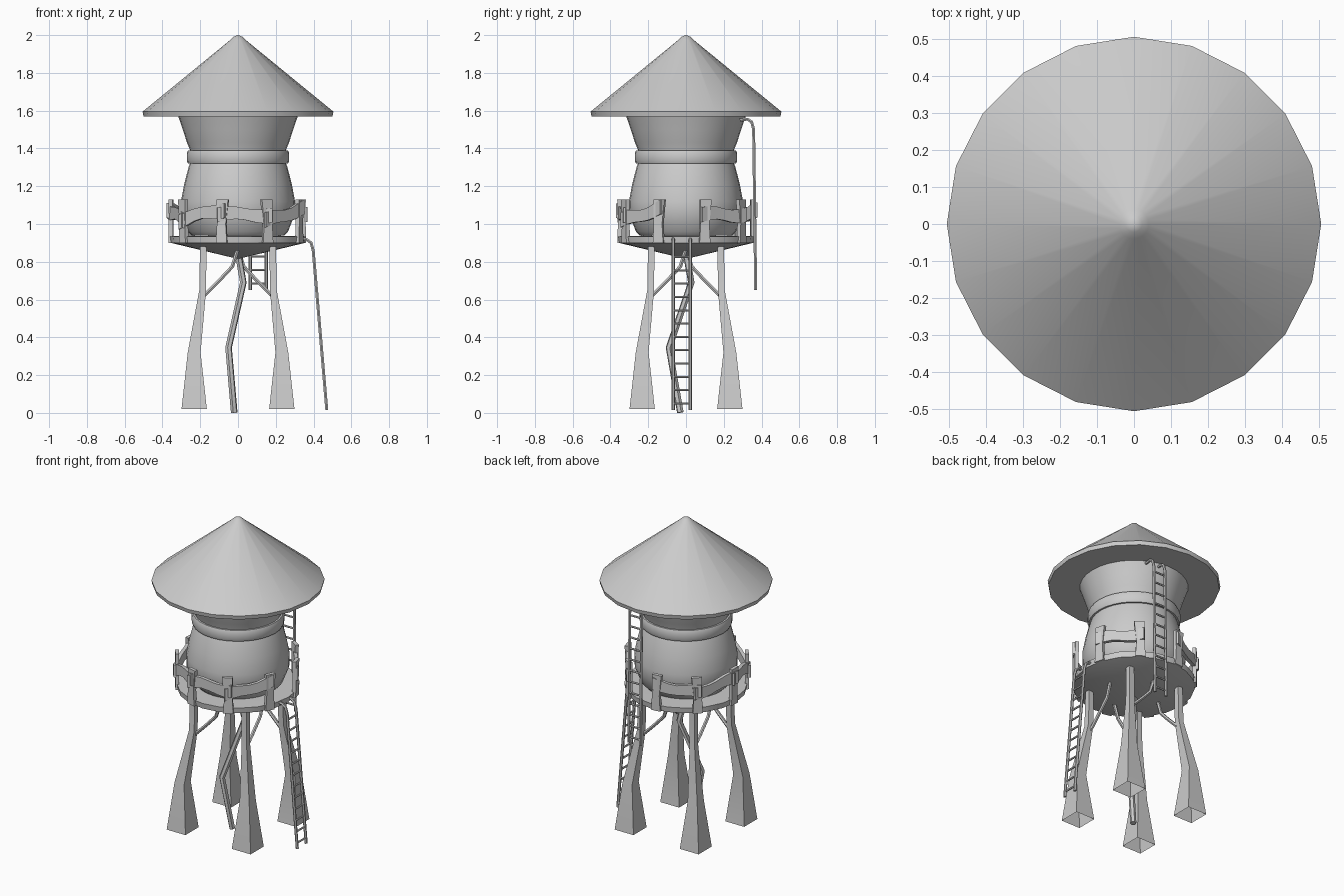
import bpy, bmesh, math
from mathutils import Vector, Matrix

if "Cube" in bpy.data.objects:
    bpy.data.objects.remove(bpy.data.objects["Cube"])

grey = bpy.data.materials.new("plain_grey")
grey.use_nodes = True
COLOUR = (0.6, 0.6, 0.6, 1)
grey.diffuse_color = COLOUR
grey.node_tree.nodes["Principled BSDF"].inputs["Base Color"].default_value = COLOUR


def finish(obj, angle=35):
    """Apply the colour and shading to an object."""
    obj.data.materials.clear()
    obj.data.materials.append(grey)
    bpy.ops.object.select_all(action="DESELECT")
    obj.select_set(True)
    bpy.context.view_layer.objects.active = obj
    bpy.ops.object.shade_smooth_by_angle(angle=math.radians(angle))
    return obj


def from_bmesh(name, bm, angle=35):
    bmesh.ops.recalc_face_normals(bm, faces=bm.faces)
    mesh = bpy.data.meshes.new(name)
    bm.to_mesh(mesh)
    bm.free()
    obj = bpy.data.objects.new(name, mesh)
    bpy.context.collection.objects.link(obj)
    return finish(obj, angle)


def lathe(name, profile, sides, angle=35):
    """Spin a (radius, height) profile around the z axis."""
    bm = bmesh.new()
    verts = [bm.verts.new((r, 0, z)) for r, z in profile]
    edges = [bm.edges.new(pair) for pair in zip(verts, verts[1:])]
    bmesh.ops.spin(bm, geom=verts + edges, cent=(0, 0, 0), axis=(0, 0, 1),
                   angle=math.tau, steps=sides, use_duplicate=False)
    bmesh.ops.remove_doubles(bm, verts=bm.verts, dist=0.0005)
    return from_bmesh(name, bm, angle)


def tubes(name, paths, radius, detail=1):
    """Sweep round bars along one or more paths."""
    curve = bpy.data.curves.new(name, "CURVE")
    curve.dimensions = "3D"
    curve.bevel_depth = radius
    curve.bevel_resolution = detail
    curve.use_fill_caps = True
    for path in paths:
        spline = curve.splines.new("POLY")
        spline.points.add(len(path) - 1)
        for point, co in zip(spline.points, path):
            point.co = (*co, 1)
    obj = bpy.data.objects.new(name, curve)
    bpy.context.collection.objects.link(obj)
    bpy.ops.object.select_all(action="DESELECT")
    obj.select_set(True)
    bpy.context.view_layer.objects.active = obj
    bpy.ops.object.convert(target="MESH")
    return finish(bpy.context.view_layer.objects.active, 50)


def loft(name, rings, capped=(True, True)):
    """Skin a row of four-cornered rings."""
    bm = bmesh.new()
    loops = [[bm.verts.new(p) for p in ring] for ring in rings]
    for a, b in zip(loops, loops[1:]):
        for i in range(4):
            j = (i + 1) % 4
            bm.faces.new((a[i], a[j], b[j], b[i]))
    for loop, cap in zip((loops[0], loops[-1]), capped):
        if cap:
            bm.faces.new(loop)
    return from_bmesh(name, bm, 20)


CORNERS = ((-1, -1), (1, -1), (1, 1), (-1, 1))

# Roof, tank, band and platform
lathe("roof", [(0, 1.57), (0.5, 1.57), (0.505, 1.595), (0.04, 1.975),
               (0.022, 1.992), (0, 2.0)], 20, 40)
lathe("tank_top", [(0.25, 1.37), (0.257, 1.4), (0.27, 1.43), (0.292, 1.5),
                   (0.32, 1.58)], 32)
lathe("tank_body", [(0, 0.94), (0.245, 0.94), (0.265, 0.96), (0.3, 1.05),
                    (0.302, 1.12), (0.285, 1.21), (0.262, 1.3), (0.25, 1.33)], 32)
lathe("tank_band", [(0.25, 1.32), (0.265, 1.32), (0.271, 1.335), (0.271, 1.375),
                    (0.265, 1.39), (0.25, 1.39)], 32)
lathe("platform", [(0, 0.815), (0.355, 0.9), (0.36, 0.935), (0, 0.94)], 20, 30)

# Four flared legs, open underneath
LEG = [(0.232, 0.067, 0.02), (0.232, 0.034, 0.32), (0.187, 0.018, 0.65),
       (0.184, 0.017, 0.88)]
for k, (sx, sy) in enumerate(CORNERS):
    loft(f"leg_{k + 1}",
         [[(sx * c + h * a, sy * c + h * b, z) for a, b in CORNERS]
          for c, h, z in LEG], (False, True))

# One bent brace per leg, running round the tower
brace = [Vector(p) for p in ((-0.18, -0.18, 0.62), (-0.1, -0.18, 0.7),
                             (-0.03, -0.18, 0.775), (0, -0.18, 0.87))]
turns = [Matrix.Rotation(k * math.pi / 2, 3, "Z") for k in range(4)]
tubes("leg_braces", [[m @ p for p in brace] for m in turns], 0.011)

# Crooked drain pipe under the tank
tubes("drain_pipe", [[(0, 0, 0.85), (0.028, 0.028, 0.69), (-0.05, -0.09, 0.345),
                      (-0.02, -0.03, 0.002)]], 0.018)


def ladder(name, path, side, centre, half, rungs):
    """Two bent side rails along a path, with rungs on its last stretch."""
    rails = [[Vector(p) + side * (centre + s * half) for p in path] for s in (-1, 1)]
    tubes(name + "_rails", rails, 0.009)
    steps = []
    for i in range(rungs):
        t = (i + 0.5) / rungs
        steps.append([rail[-2].lerp(rail[-1], t) for rail in rails])
    tubes(name + "_rungs", steps, 0.006)


# Ladders: ground to platform, and platform to roof
ladder("lower_ladder", [(0.33, 0, 0.925), (0.365, 0, 0.917), (0.387, 0, 0.9),
                        (0.398, 0, 0.86), (0.47, 0, 0.015)],
       Vector((0, 1, 0)), -0.023, 0.045, 12)
ladder("upper_ladder", [(0, 0.285, 1.55), (0, 0.325, 1.555), (0, 0.348, 1.54),
                        (0, 0.358, 1.5), (0, 0.369, 0.65)],
       Vector((1, 0, 0)), 0.107, 0.042, 12)


def around(angle, radius, z):
    return Vector((radius * math.cos(angle), radius * math.sin(angle), z))


# Nine uneven posts around the platform
angles = [math.radians(16 + 40 * k) for k in range(9)]
for k, a in enumerate(angles):
    tangent = Vector((-math.sin(a), math.cos(a), 0))
    lean = 0.006 * (-1) ** k
    rings = []
    for z, half, shift in ((0.9, 0.03, 0), (1.0, 0.024, 0), (1.13, 0.031, lean)):
        rings.append([around(a, 0.355 + 0.011 * v, z) + tangent * (u * half + shift)
                      for u, v in CORNERS])
    loft(f"railing_post_{k + 1}", rings)

# Warped planks between posts, with gaps at both ladders
SLOPES = {0: 0, 2: -0.015, 3: 0.02, 4: -0.025, 5: 0.03, 6: 0, 7: 0.035}
for k, slope in SLOPES.items():
    a, b = angles[k], angles[(k + 1) % 9]
    start, end = around(a - 0.06, 0.368, 1.05), around(b + 0.06, 0.368, 1.05)
    out = around((a + (b if b > a else b + math.tau)) / 2, 0.011, 0)
    rings = []
    for i in range(7):
        t = i / 6
        mid = start.lerp(end, t)
        mid.z += slope * (2 * t - 1) + 0.01 * math.sin(math.tau * t + k)
        half = 0.035 + 0.004 * math.cos(math.tau * t)
        rings.append([mid + out * u + Vector((0, 0, half * v)) for u, v in CORNERS])
    loft(f"railing_plank_{k + 1}", rings)
